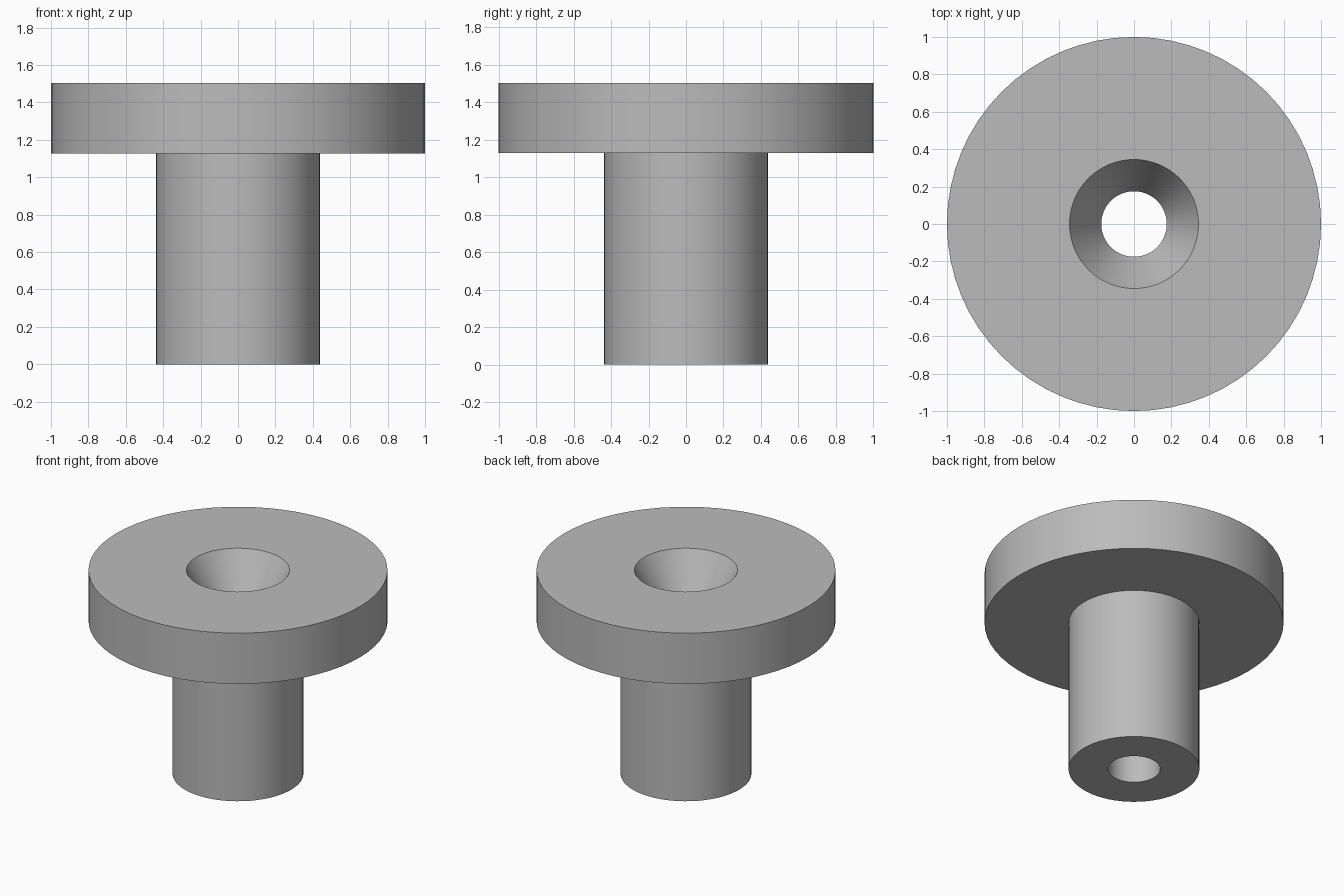
import bpy, bmesh, math

old = bpy.data.objects.get("Cube")
if old:
    bpy.data.objects.remove(old, do_unlink=True)

SEGMENTS = 64
STEM_R, FLANGE_R, BORE_R, SINK_R = 0.4375, 1.0, 0.175, 0.345
FLANGE_Z, TOP_Z, SINK_DEPTH = 1.128, 1.503, 0.3

grey = bpy.data.materials.new("plain grey")
grey.use_nodes = True
colour = (0.5, 0.5, 0.5, 1)
grey.diffuse_color = colour
grey.node_tree.nodes["Principled BSDF"].inputs["Base Color"].default_value = colour

# Closed cross-section (radius, height): bore, stem, flange and countersink
profile = [
    (BORE_R, 0), (STEM_R, 0),
    (STEM_R, FLANGE_Z), (FLANGE_R, FLANGE_Z),
    (FLANGE_R, TOP_Z), (SINK_R, TOP_Z),
    (BORE_R, TOP_Z - SINK_DEPTH),
]

# Revolve the section about the z axis
bm = bmesh.new()
verts = [bm.verts.new((r, 0, z)) for r, z in profile]
edges = [bm.edges.new((v, verts[(i + 1) % len(verts)])) for i, v in enumerate(verts)]
bmesh.ops.spin(bm, geom=verts + edges, cent=(0, 0, 0), axis=(0, 0, 1),
               angle=math.tau, steps=SEGMENTS, use_merge=False)
bmesh.ops.remove_doubles(bm, verts=bm.verts, dist=0.0001)
bmesh.ops.recalc_face_normals(bm, faces=bm.faces)

mesh = bpy.data.meshes.new("flanged_bushing")
bm.to_mesh(mesh)
bm.free()
mesh.materials.append(grey)
bushing = bpy.data.objects.new("flanged_bushing", mesh)
bpy.context.collection.objects.link(bushing)

# Smooth round walls, crisp rims
bpy.ops.object.select_all(action="DESELECT")
bushing.select_set(True)
bpy.context.view_layer.objects.active = bushing
bpy.ops.object.shade_smooth_by_angle(angle=math.radians(25))
